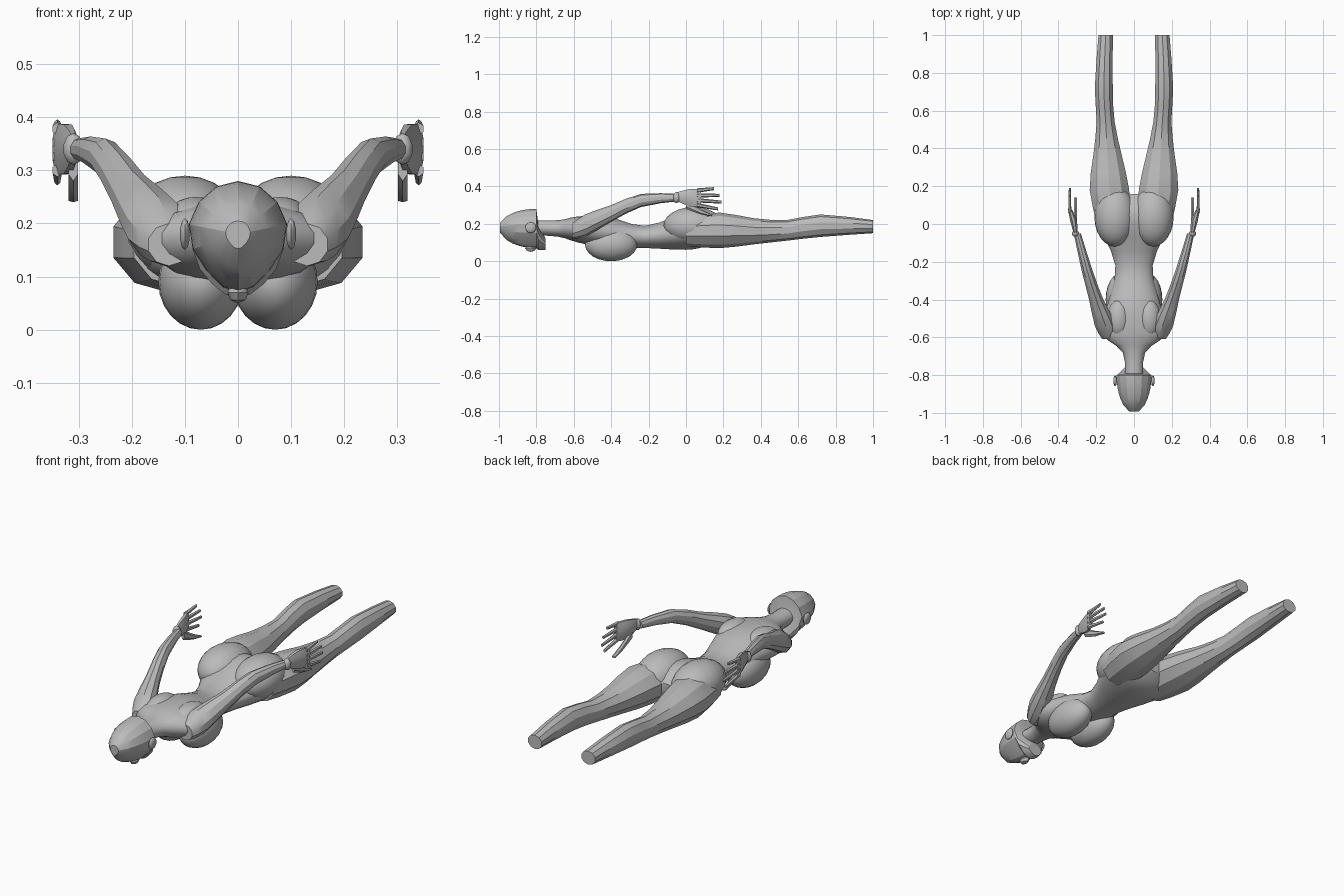
import bpy
import bmesh
import math
from mathutils import Vector, Matrix

default_cube = bpy.data.objects.get("Cube")
if default_cube:
    bpy.data.objects.remove(default_cube, do_unlink=True)

# One plain grey for the whole mannequin
grey = bpy.data.materials.new("mannequin_grey")
grey.use_nodes = True
colour = (.5, .5, .5, 1)
grey.diffuse_color = colour
grey.node_tree.nodes["Principled BSDF"].inputs["Base Color"].default_value = colour


def finish(name, bm, angle):
    """Turn a bmesh into a named, shaded object."""
    bmesh.ops.recalc_face_normals(bm, faces=bm.faces)
    mesh = bpy.data.meshes.new(name)
    bm.to_mesh(mesh)
    bm.free()
    mesh.materials.append(grey)
    obj = bpy.data.objects.new(name, mesh)
    bpy.context.collection.objects.link(obj)
    bpy.ops.object.select_all(action='DESELECT')
    obj.select_set(True)
    bpy.context.view_layer.objects.active = obj
    bpy.ops.object.shade_smooth_by_angle(angle=math.radians(angle))


def smooth_rings(stations, steps):
    """Add in-between rings along a curve through the given stations."""
    points = [Vector(station) for station in stations]
    padded = [points[0]] + points + [points[-1]]
    rings = []
    for before, start, end, after in zip(padded, padded[1:], padded[2:], padded[3:]):
        leaving = (end - before) / 2
        arriving = (after - start) / 2
        change = end - start
        for step in range(steps):
            t = step / steps
            bend = change * 3 - leaving * 2 - arriving
            settle = leaving + arriving - change * 2
            rings.append(start + (leaving + (bend + settle * t) * t) * t)
    return rings + [points[-1]]


def loft(name, stations, sides=10, side=1, steps=2, angle=30, taper=0):
    """Skin oval stations given as (y, centre x, half width, low z, high z)."""
    bm = bmesh.new()
    loops = []
    for y, centre, half, low, high in smooth_rings(stations, steps):
        loop = []
        for i in range(sides):
            turn = math.tau * (i + .5) / sides
            across, up = math.cos(turn), math.sin(turn)
            across *= 1 - taper * max(0, -up)
            x = centre + half * across
            z = (low + high) / 2 + (high - low) / 2 * up
            loop.append(bm.verts.new((side * x, y, z)))
        loops.append(loop)
    for near, far in zip(loops, loops[1:]):
        for i in range(sides):
            j = (i + 1) % sides
            bm.faces.new((near[i], near[j], far[j], far[i]))
    bm.faces.new(loops[0])
    bm.faces.new(loops[-1])
    finish(name, bm, angle)


def ellipsoid(name, centre, radii, side=1, segments=24):
    """Rounded mass with different radii along each axis."""
    bm = bmesh.new()
    x, y, z = centre
    placed = Matrix.Translation((side * x, y, z))
    scaled = Matrix.Diagonal(Vector(radii).to_4d())
    bmesh.ops.create_uvsphere(bm, u_segments=segments, v_segments=segments // 2,
                              radius=1, matrix=placed @ scaled)
    finish(name, bm, angle=40)


# Neck, rib cage, waist and hips in one skin
loft("torso", [
    (-.83, 0, .05, .14, .22),
    (-.68, 0, .06, .13, .22),
    (-.58, 0, .17, .1, .24),
    (-.42, 0, .14, .07, .24),
    (-.22, 0, .1, .07, .19),
    (0, 0, .19, .06, .26),
    (.1, 0, .2, .08, .25),
    (.16, 0, .08, .13, .2),
], sides=20, steps=3, angle=40)

# Faceted cranium as a dome, closed by a narrowing jaw
bands = 6
head = []
for band in range(bands + 1):
    t = (band + .2) / (bands + .2)
    dome = math.sqrt(1 - (1 - t) ** 2)
    head.append((t / 5 - 1, 0, dome * .095, .18 - dome * .11, .18 + dome * .1))
head.append((-.79, 0, .08, .06, .2))
head.append((-.75, 0, .04, .06, .12))
loft("head", head, sides=14, steps=1, angle=22, taper=.35)
ellipsoid("nose", (0, -.83, .07), (.02, .03, .02), segments=8)

for side, label in ((1, "left_"), (-1, "right_")):
    # Rounded masses of the head, back, chest and hips
    ellipsoid(label + "ear", (.1, -.83, .18), (.01, .03, .03), side, segments=10)
    ellipsoid(label + "shoulder_blade", (.08, -.5, .2), (.06, .1, .05), side)
    ellipsoid(label + "breast", (.07, -.4, .09), (.08, .14, .09), side)
    ellipsoid(label + "buttock", (.1, .04, .19), (.11, .16, .1), side)

    # Thigh, knee, calf and cut ankle
    loft(label + "leg", [
        (0, .11, .09, .08, .24),
        (.18, .13, .11, .07, .26),
        (.36, .14, .08, .09, .23),
        (.54, .15, .05, .11, .22),
        (.72, .16, .05, .13, .25),
        (1, .15, .04, .15, .22),
    ], side=side)

    # Shoulder, elbow and wrist
    loft(label + "arm", [
        (-.61, .13, .04, .12, .2),
        (-.54, .15, .06, .13, .25),
        (-.4, .2, .04, .21, .3),
        (-.24, .25, .03, .29, .36),
        (-.05, .3, .02, .32, .36),
    ], side=side)
    ellipsoid(label + "wrist", (.31, -.05, .34), (.02, .02, .03), side, segments=10)

    # Palm set edgewise
    loft(label + "palm", [
        (-.05, .31, .01, .32, .37),
        (.02, .32, .02, .29, .39),
        (.08, .34, .01, .29, .39),
    ], side=side, sides=8)

    # Four fingers fanned evenly across the palm edge
    fingers = (("index", .17), ("middle", .19), ("ring", .18), ("little", .15))
    for place, (finger, reach) in enumerate(fingers):
        root = .3 + place * .026
        tip = .28 + place * .036
        loft(label + finger + "_finger", [
            (.06, .34, .01, root - .012, root + .012),
            (reach, .34, .006, tip - .008, tip + .008),
        ], side=side, sides=6)

    # Thumb dropping below the palm
    loft(label + "thumb", [
        (0, .31, .01, .28, .33),
        (.08, .31, .01, .25, .28),
        (.14, .31, .01, .24, .25),
    ], side=side, sides=6)
